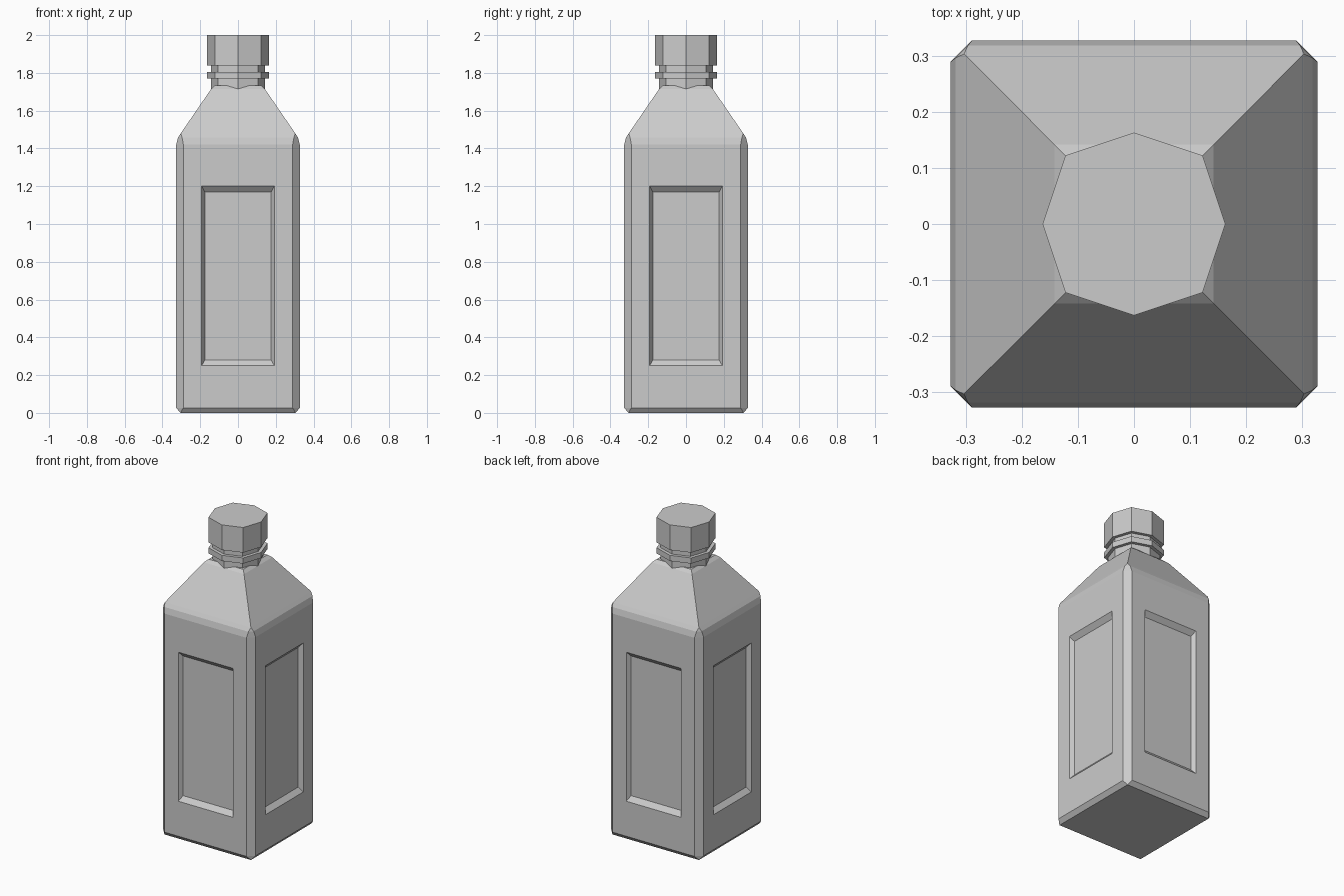
import bpy, bmesh
from mathutils import Vector

if "Cube" in bpy.data.objects:
    bpy.data.objects.remove(bpy.data.objects["Cube"])


def square_ring(half, corner, z):
    # square with chamfered corners, counter-clockwise from the front edge
    h, c = half, corner
    return [(-c, -h, z), (c, -h, z), (h, -c, z), (h, c, z),
            (c, h, z), (-c, h, z), (-h, c, z), (-h, -c, z)]


def octagon_ring(r, z):
    # slightly squarish eight-sided ring with points on the axes
    d = r * 0.75
    return [(0, -r, z), (d, -d, z), (r, 0, z), (d, d, z),
            (0, r, z), (-d, d, z), (-r, 0, z), (-d, -d, z)]


def loft(rings):
    bm = bmesh.new()
    loops = [[bm.verts.new(p) for p in ring] for ring in rings]
    for a, b in zip(loops, loops[1:]):
        for i in range(8):
            j = (i + 1) % 8
            bm.faces.new((a[i], a[j], b[j], b[i]))
    bm.faces.new(loops[0][::-1])
    bm.faces.new(loops[-1])
    bmesh.ops.remove_doubles(bm, verts=bm.verts, dist=0.0005)
    bmesh.ops.recalc_face_normals(bm, faces=bm.faces)
    return bm


def finish(bm, name):
    mesh = bpy.data.meshes.new(name)
    bm.to_mesh(mesh)
    bm.free()
    obj = bpy.data.objects.new(name, mesh)
    bpy.context.collection.objects.link(obj)
    return obj


def fit_panel(face, normal, half, z0, z1, depth):
    # place the inset face as a rectangle on its side of the bottle
    tangent = Vector((0, 0, 1)).cross(normal)
    mid = face.calc_center_median().z
    for v in face.verts:
        side = half if v.co.dot(tangent) > 0 else -half
        z = z1 if v.co.z > mid else z0
        v.co = normal * (0.327 - depth) + tangent * side + Vector((0, 0, z))


# bottle body with bevelled edges and pyramid shoulder
body = loft([square_ring(0.305, 0.305, 0.0),
             square_ring(0.327, 0.289, 0.027),
             square_ring(0.327, 0.289, 1.42),
             square_ring(0.318, 0.296, 1.457),
             square_ring(0.303, 0.303, 1.48),
             square_ring(0.142, 0.142, 1.715),
             square_ring(0.122, 0.122, 1.733)])

# recessed panel on each of the four sides
body.normal_update()
sides = [f for f in body.faces
         if f.calc_area() > 0.5 and abs(f.normal.z) < 0.1]
for face in sides:
    normal = face.normal.copy()
    bmesh.ops.inset_individual(body, faces=[face], thickness=0.05)
    fit_panel(face, normal, 0.192, 0.25, 1.20, 0.0)
    bmesh.ops.inset_individual(body, faces=[face], thickness=0.01)
    fit_panel(face, normal, 0.176, 0.28, 1.17, 0.026)
finish(body, "bottle_body")

# neck with collar ring
finish(loft([octagon_ring(r, z) for r, z in
             [(0.142, 1.70), (0.142, 1.77), (0.163, 1.77), (0.163, 1.806),
              (0.142, 1.806), (0.142, 1.85)]]), "neck")

# screw cap
finish(loft([octagon_ring(0.163, 1.84), octagon_ring(0.163, 2.0)]), "cap")
